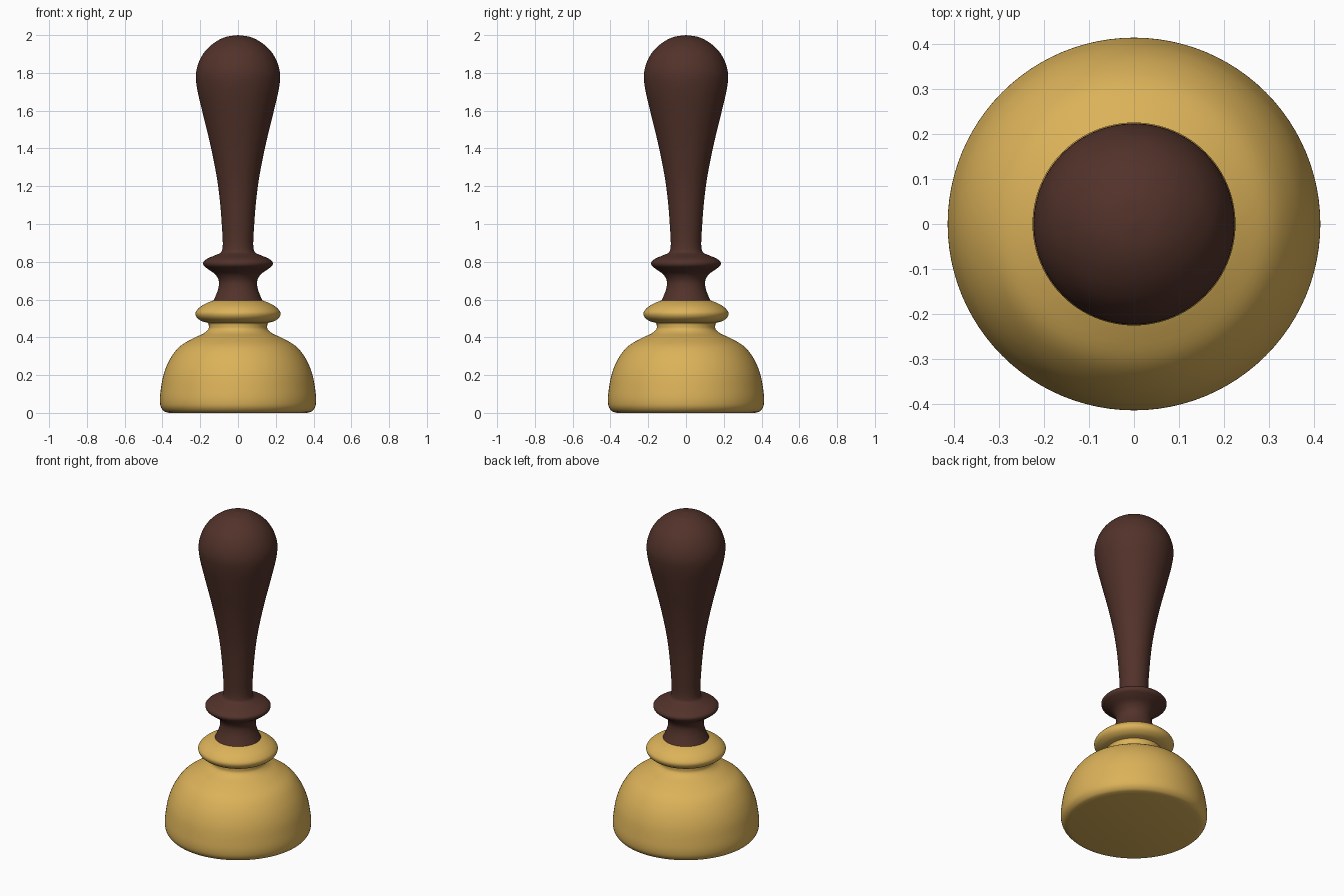
import bpy, bmesh, math
from mathutils import Vector

if "Cube" in bpy.data.objects:
    bpy.data.objects.remove(bpy.data.objects["Cube"])


def smooth_profile(pts, steps=5):
    # Centripetal Catmull-Rom through (radius, height) points
    p = [Vector(q) for q in pts]
    p = [2 * p[0] - p[1]] + p + [2 * p[-1] - p[-2]]
    out = []
    for a, b, c, d in zip(p, p[1:], p[2:], p[3:]):
        t0 = 0
        t1 = t0 + math.sqrt((b - a).length)
        t2 = t1 + math.sqrt((c - b).length)
        t3 = t2 + math.sqrt((d - c).length)
        for i in range(steps):
            t = t1 + (t2 - t1) * i / steps
            a1 = a.lerp(b, (t - t0) / (t1 - t0))
            a2 = b.lerp(c, (t - t1) / (t2 - t1))
            a3 = c.lerp(d, (t - t2) / (t3 - t2))
            b1 = a1.lerp(a2, (t - t0) / (t2 - t0))
            b2 = a2.lerp(a3, (t - t1) / (t3 - t1))
            out.append(b1.lerp(b2, (t - t1) / (t2 - t1)))
    return out + [p[-2]]


def lathe(name, profile, colour, sides=96):
    bm = bmesh.new()
    verts = [bm.verts.new((max(r, 0), 0, z)) for r, z in profile]
    edges = [bm.edges.new(e) for e in zip(verts, verts[1:])]
    bmesh.ops.spin(bm, geom=verts + edges, cent=(0, 0, 0), axis=(0, 0, 1),
                   angle=math.tau, steps=sides)
    bmesh.ops.remove_doubles(bm, verts=bm.verts, dist=0.0001)
    bmesh.ops.recalc_face_normals(bm, faces=bm.faces)
    mesh = bpy.data.meshes.new(name)
    bm.to_mesh(mesh)
    bm.free()
    obj = bpy.data.objects.new(name, mesh)
    bpy.context.collection.objects.link(obj)
    mat = bpy.data.materials.new(name + "_colour")
    mat.diffuse_color = (*colour, 1)
    mat.use_nodes = True
    mat.node_tree.nodes["Principled BSDF"].inputs["Base Color"].default_value = mat.diffuse_color
    mesh.materials.append(mat)
    bpy.ops.object.select_all(action='DESELECT')
    obj.select_set(True)
    bpy.context.view_layer.objects.active = obj
    bpy.ops.object.shade_smooth_by_angle(angle=math.radians(40))
    return obj


# Brass base: domed body, then collar ring, closed at top and bottom
dome = smooth_profile([(0.365, 0), (0.39, 0.008), (0.408, 0.03), (0.414, 0.065),
                       (0.408, 0.13), (0.392, 0.21), (0.36, 0.285), (0.31, 0.35),
                       (0.235, 0.396), (0.175, 0.425), (0.156, 0.445), (0.155, 0.47)])
collar = smooth_profile([(0.16, 0.477), (0.195, 0.487), (0.22, 0.508), (0.225, 0.53),
                         (0.205, 0.557), (0.165, 0.582), (0.13, 0.595)])
lathe("brass_base", [(0, 0)] + dome + collar + [(0, 0.595)], (0.71, 0.445, 0.1))

# Wooden handle: flared foot, disc ring and club-shaped grip
foot = smooth_profile([(0.132, 0.59), (0.116, 0.625), (0.103, 0.665), (0.102, 0.70),
                       (0.12, 0.733), (0.16, 0.762), (0.182, 0.781), (0.184, 0.797),
                       (0.165, 0.815), (0.12, 0.835), (0.09, 0.85), (0.082, 0.872),
                       (0.086, 1.0), (0.105, 1.2), (0.142, 1.4), (0.19, 1.6),
                       (0.217, 1.72), (0.223, 1.79), (0.21, 1.85), (0.178, 1.91),
                       (0.125, 1.96), (0.065, 1.99), (0, 2.0)])
lathe("wooden_handle", [(0, 0.59)] + foot, (0.084, 0.032, 0.023))
